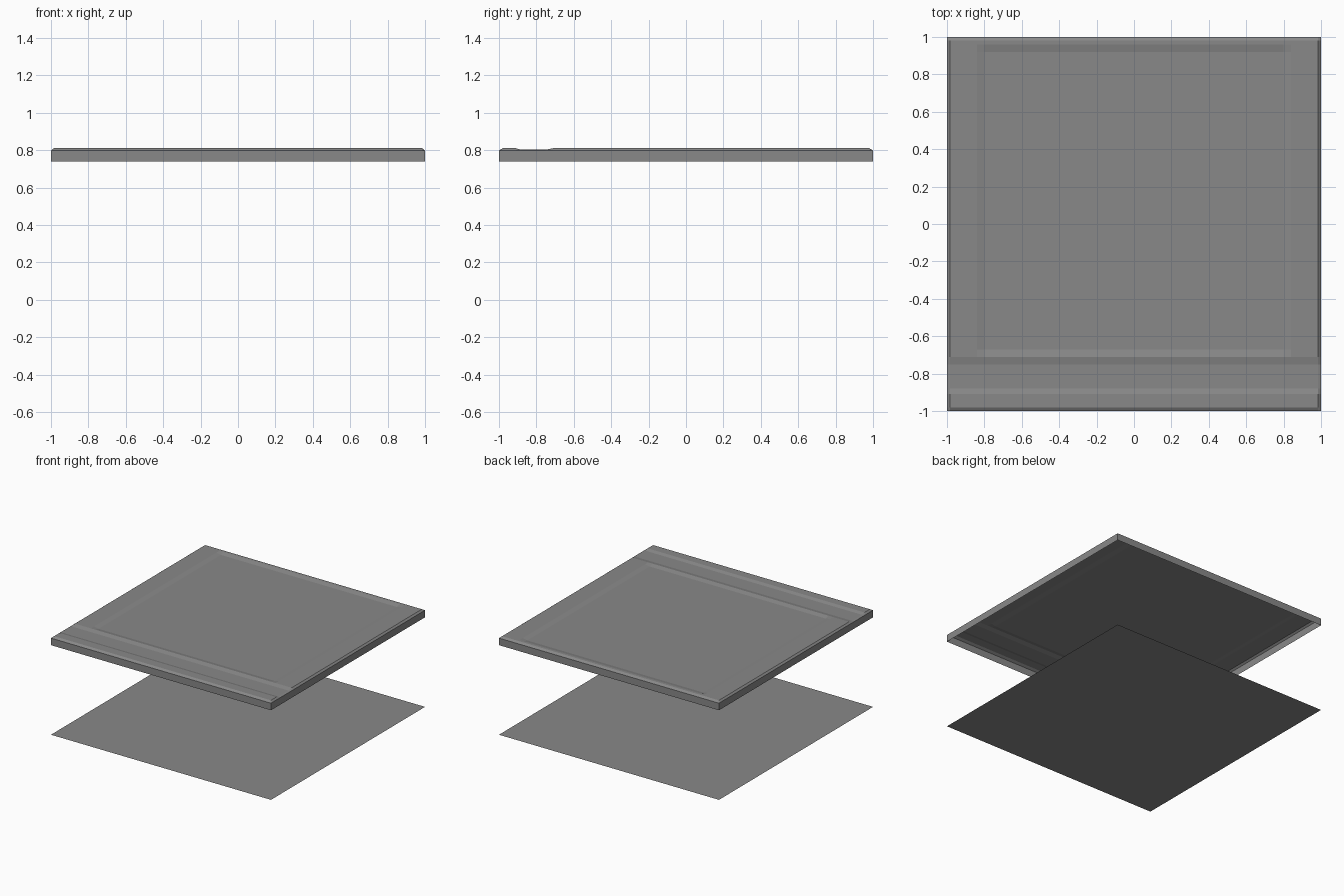
import bpy
import bmesh

cube = bpy.data.objects.get("Cube")
if cube:
    bpy.data.objects.remove(cube, do_unlink=True)

grey = bpy.data.materials.new("mid_grey")
grey.use_nodes = True
COLOUR = (0.25, 0.25, 0.25, 1)
grey.diffuse_color = COLOUR
grey.node_tree.nodes["Principled BSDF"].inputs["Base Color"].default_value = COLOUR


def finish(name, bm):
    mesh = bpy.data.meshes.new(name)
    bm.to_mesh(mesh)
    bm.free()
    mesh.materials.append(grey)
    obj = bpy.data.objects.new(name, mesh)
    bpy.context.collection.objects.link(obj)
    return obj


def flat_sheet(name, half_x, half_y, z):
    bm = bmesh.new()
    corners = [(-1, -1), (1, -1), (1, 1), (-1, 1)]
    bm.faces.new([bm.verts.new((half_x * x, half_y * y, z)) for x, y in corners])
    return finish(name, bm)


# Top shell: a lid open underneath, with a front lip, a groove and a shallow recess
BOTTOM, RIM, EDGE, FLOOR = 0.74, 0.81, 0.798, 0.802
xs = [-1, -0.985, -0.84, -0.8, 0.8, 0.84, 0.985, 1]
ys = [-1, -0.98, -0.91, -0.88, -0.75, -0.71, -0.67, 0.92, 0.96, 0.98, 1]


def height(x, y):
    if abs(x) == 1 or abs(y) == 1:
        return EDGE
    in_groove = -0.89 < y < -0.74
    in_recess = abs(x) < 0.81 and -0.68 < y < 0.93
    return FLOOR if in_groove or in_recess else RIM


bm = bmesh.new()
grid = [[bm.verts.new((x, y, height(x, y))) for x in xs] for y in ys]
for row, above in zip(grid, grid[1:]):
    for i in range(len(xs) - 1):
        bm.faces.new((row[i], row[i + 1], above[i + 1], above[i]))

# Side walls hang from the outer edge of the lid
border = [e for e in bm.edges if e.is_boundary]
walls = bmesh.ops.extrude_edge_only(bm, edges=border)
for v in walls["geom"]:
    if isinstance(v, bmesh.types.BMVert):
        v.co.z = BOTTOM
bmesh.ops.recalc_face_normals(bm, faces=bm.faces)
finish("top_shell", bm)

# Base: a thin full-size sheet with a smaller panel just beneath it
flat_sheet("base_sheet", 1, 1, 0.004)
flat_sheet("base_panel", 0.82, 0.885, 0)
